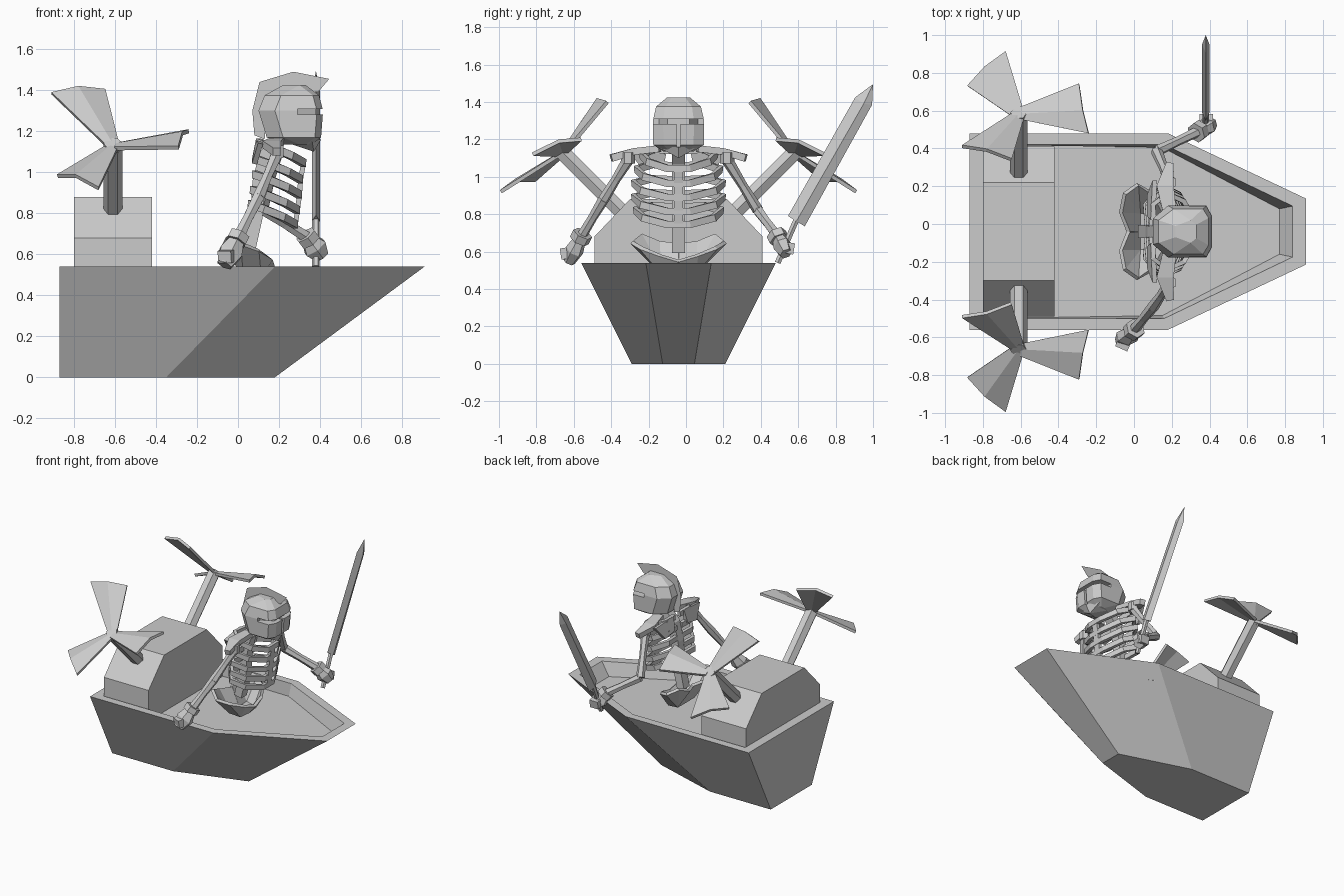
import bpy, bmesh, math
from mathutils import Vector as V

if "Cube" in bpy.data.objects:
    bpy.data.objects.remove(bpy.data.objects["Cube"])

C = -0.04  # y of the boat's symmetry plane


def obj(name, verts, faces, thick=0):
    me = bpy.data.meshes.new(name)
    me.from_pydata([tuple(v) for v in verts], [], faces)
    bm = bmesh.new()
    bm.from_mesh(me)
    bmesh.ops.recalc_face_normals(bm, faces=bm.faces)
    bm.to_mesh(me)
    bm.free()
    o = bpy.data.objects.new(name, me)
    bpy.context.collection.objects.link(o)
    if thick:
        m = o.modifiers.new("thickness", 'SOLIDIFY')
        m.thickness, m.offset = thick, 0
    return o


def loft(name, rings, caps=True):
    n = len(rings[0])
    faces = [(r * n + i, r * n + (i + 1) % n, (r + 1) * n + (i + 1) % n, (r + 1) * n + i)
             for r in range(len(rings) - 1) for i in range(n)]
    if caps:
        faces += [tuple(range(n)), tuple(range((len(rings) - 1) * n, len(rings) * n))]
    return obj(name, [p for r in rings for p in r], faces)


def tube(name, pts, radii, sides=6, ref=(0, 0, 1)):
    """Sweep a polygon along pts; radii are (across, along ref) per point."""
    pts, rings = [V(p) for p in pts], []
    for i, p in enumerate(pts):
        t = (pts[min(i + 1, len(pts) - 1)] - pts[max(i - 1, 0)]).normalized()
        a = t.cross(V(ref)).normalized()
        b = a.cross(t)
        ra, rb = radii[i] if isinstance(radii, list) else radii
        k = 1.414 if sides == 4 else 1
        rings.append([p + a * ra * k * math.cos(q) + b * rb * k * math.sin(q)
                      for q in [math.tau * (j + .5) / sides for j in range(sides)]])
    return loft(name, rings)


def hull(name, pts):
    bm = bmesh.new()
    for p in pts:
        bm.verts.new(p)
    r = bmesh.ops.convex_hull(bm, input=bm.verts)
    bmesh.ops.delete(bm, geom=list({e for e in r["geom_interior"] if isinstance(e, bmesh.types.BMVert)}),
                     context='VERTS')
    me = bpy.data.meshes.new(name)
    bm.to_mesh(me)
    bm.free()
    o = bpy.data.objects.new(name, me)
    bpy.context.collection.objects.link(o)
    return o


def sym(half, z):
    """Closed ring from (x, half width) stations, mirrored across the keel."""
    return [(x, C + w, z) for x, w in half] + [(x, C - w, z) for x, w in reversed(half)]


# Boat hull with rim and shallow cockpit
loft("boat_hull", [sym([(-.87, .25), (-.35, .25), (.18, .085)], 0),
                   sym([(-.87, .52), (.18, .52), (.91, .175)], .54),
                   sym([(-.80, .46), (.16, .46), (.84, .135)], .54),
                   sym([(-.80, .46), (.15, .445), (.77, .12)], .445)])

# Engine housing
prof = [(-.45, .44), (-.45, .68), (-.26, .88), (.26, .88), (.45, .68), (.45, .44)]
loft("engine_housing", [[(x, C + y, z) for y, z in prof] for x in (-.80, -.42)])

# Propellers on slanted shafts: each blade is given by its two tip corners and a ridge
hub = V((-.61, .57, 1.12))
blades = [[(-.91, .41, 1.385), (-.78, .39, 1.415), (-.65, .34, 1.40)],
          [(-.24, .48, 1.20), (-.27, .60, 1.19), (-.29, .74, 1.12)],
          [(-.88, .73, .98), (-.79, .83, .98), (-.68, .91, .92)]]
for s, side in ((1, "left"), (-1, "right")):
    flip = lambda p: V((p[0], C + s * (p[1] - C), p[2]))
    tube(side + "_propeller_shaft", [flip((-.61, .24, .79)), flip(hub)], (.047, .047), 6, (1, 0, 0))
    tube(side + "_propeller_hub", [flip(hub - V((0, .01, .01))), flip(hub + V((0, .02, .02)))],
         (.045, .045), 6, (1, 0, 0))
    for i, b in enumerate(blades):
        b = [V(p) for p in b]
        root = [hub + V((0, .01, .01)) + (p - b[1]) * .25 + (b[1] - hub) * .04 for p in b]
        obj(f"{side}_propeller_blade_{i + 1}", [flip(p) for p in root + b],
            [(0, 1, 4, 3), (1, 2, 5, 4)], .02)

# Spine and ribs of the skeleton
tube("spine", [(.05, C, .60), (.09, C, .78), (.10, C, .95), (.13, C, 1.08), (.22, C, 1.18)],
     (.035, .03), 4, (1, 0, 0))
ribs = [(1.08, .12, .20), (1.0, .105, .225), (.925, .10, .24), (.85, .09, .24), (.78, .08, .23)]
for i, (z, x, w) in enumerate(ribs):
    half = [(-.01, .03, .06), (-.02, .14, .065), (.05, w, .04), (.14, w * .82, .0), (.20, .06, -.035)]
    path = [(x + a, C + y, z + h) for a, y, h in half]
    path += [(p[0], 2 * C - p[1], p[2]) for p in reversed(path)]
    tube(f"rib_{i + 1}", path, (.013, .019), 4)
tube("breastbone", [(x + .20, C, z - .035) for z, x, w in ribs], (.025, .012), 4, (1, 0, 0))

# Collar plates, shoulder blades and pelvis halves
for s, side in ((1, "left"), (-1, "right")):
    Y = lambda d: C + s * d
    tube(side + "_shoulder_plate", [(.19, Y(.10), 1.15), (.165, Y(.24), 1.135), (.19, Y(.36), 1.10)],
         [(.035, .018), (.045, .018), (.02, .02)], 4)
    obj(side + "_shoulder_blade", [(.10, Y(.06), 1.16), (.11, Y(.27), 1.14), (.08, Y(.19), 1.04), (.08, Y(.08), 1.06)],
        [(0, 1, 2, 3)], .025)
    # thin bowl-shaped wings open to the front and top
    rim = [(-.03, Y(0), .64), (-.07, Y(.10), .65), (-.05, Y(.20), .69), (.02, Y(.25), .65),
           (.10, Y(.20), .62), (.16, Y(.10), .58), (.17, Y(0), .55)]
    base = [(.03, Y(0), .50), (.03, Y(.10), .50), (.11, Y(.09), .49), (.12, Y(0), .49)]
    obj(side + "_pelvis", rim + base, [(0, 1, 8, 7), (1, 2, 8), (2, 3, 8), (3, 4, 9, 8), (4, 5, 9),
                                       (5, 6, 10, 9), (7, 8, 9, 10)], .022)

# Arms, wrists and hands
arms = {"left": [(.19, .22, 1.09), (.12, .385, .82), (.34, .49, .68), (.40, .53, .60)],
        "right": [(.19, -.31, 1.09), (.10, -.44, .88), (.0, -.56, .68), (-.06, -.62, .56)]}
for side, pts in arms.items():
    sh, el, wr, ha = [V(p) for p in pts]
    ref = (0, 1, 0)
    tube(side + "_shoulder_joint", [sh + V((0, 0, .04)), sh - V((0, 0, .02))], (.038, .038), 6, ref)
    tube(side + "_upper_arm", [sh, sh.lerp(el, .5), el], [(.032, .032), (.025, .025), (.032, .03)], 6, ref)
    tube(side + "_forearm", [el, el.lerp(wr, .5), wr], [(.032, .03), (.027, .025), (.032, .028)], 6, ref)
    d = (ha - wr).normalized()
    tube(side + "_wrist_cuff", [wr - d * .02, wr + d * .025], (.055, .055), 6, ref)
    tube(side + "_hand", [wr, wr.lerp(ha, .6), ha + d * .015],
         [(.035, .03), (.065, .05), (.04, .035)], 6, ref)
    f = wr.lerp(ha, .7)
    out = V((0, 1, 0)) if side == "left" else V((-.4, -.9, 0))
    tube(side + "_fingers", [f, f + out * .06 - V((0, 0, .01))], (.035, .03), 4)

# Sword: grip and flat blade with a raised middle
tube("sword_grip", [(.38, .49, .54), (.38, .59, .77)], (.018, .018), 6, (1, 0, 0))
edge = [(.545, .79), (.905, 1.425), (1.0, 1.495), (.995, 1.385), (.635, .735)]
mid = [(.59, .762), (.95, 1.39)]
bv = [(.38, y, z) for y, z in edge] + [(.38 + k, y, z) for k in (.02, -.02) for y, z in mid]
bf = []
for a in (5, 7):
    bf += [(0, 1, a + 1, a), (1, 2, a + 1), (2, 3, a + 1), (3, 4, a, a + 1)]
obj("sword_blade", bv, bf + [(0, 5, 4, 7)])

# Helmeted head with a T-shaped visor slit
rings = []
for z, xb, xf, w in [(1.135, .22, .36, .08), (1.17, .14, .405, .135), (1.30, .10, .415, .137),
                     (1.375, .13, .395, .12), (1.425, .22, .33, .06)]:
    rings.append([(xb, C + w * .5, z), (xb + .08, C + w, z), (xf - .03, C + w, z), (xf, C + w * .6, z),
                  (xf, C - w * .6, z), (xf - .03, C - w, z), (xb + .08, C - w, z), (xb, C - w * .5, z)])
helmet = loft("helmet", rings)
for i, (size, loc) in enumerate([((.16, .30, .028), (.37, C, 1.295)), ((.06, .02, .13), (.405, C, 1.22))]):
    bpy.ops.mesh.primitive_cube_add(size=1, location=loc)
    cut = bpy.context.object
    cut.name, cut.scale, cut.hide_render = f"visor_cutter_{i + 1}", size, True
    cut.hide_set(True)
    m = helmet.modifiers.new("slit", 'BOOLEAN')
    m.operation, m.object = 'DIFFERENCE', cut
hull("skull", [(x, C + s * w, z) for s in (1, -1)
               for x, w, z in [(.38, .06, 1.20), (.38, .06, 1.34), (.28, .11, 1.2), (.28, .11, 1.34)]])
# Pointed chin guard under the visor
hull("chin_guard", [(.36, C + .11, 1.16), (.36, C - .11, 1.16), (.405, C, 1.16), (.37, C, 1.10),
                    (.25, C + .07, 1.14), (.25, C - .07, 1.14)])

# Flat helmet crest (single sheet)
crest = [(.13, 1.16), (.08, 1.18), (.07, 1.30), (.105, 1.44), (.27, 1.49), (.445, 1.455), (.39, 1.39), (.25, 1.40), (.14, 1.33)]
obj("helmet_crest", [(x, C, z) for x, z in crest], [tuple(range(len(crest)))])
